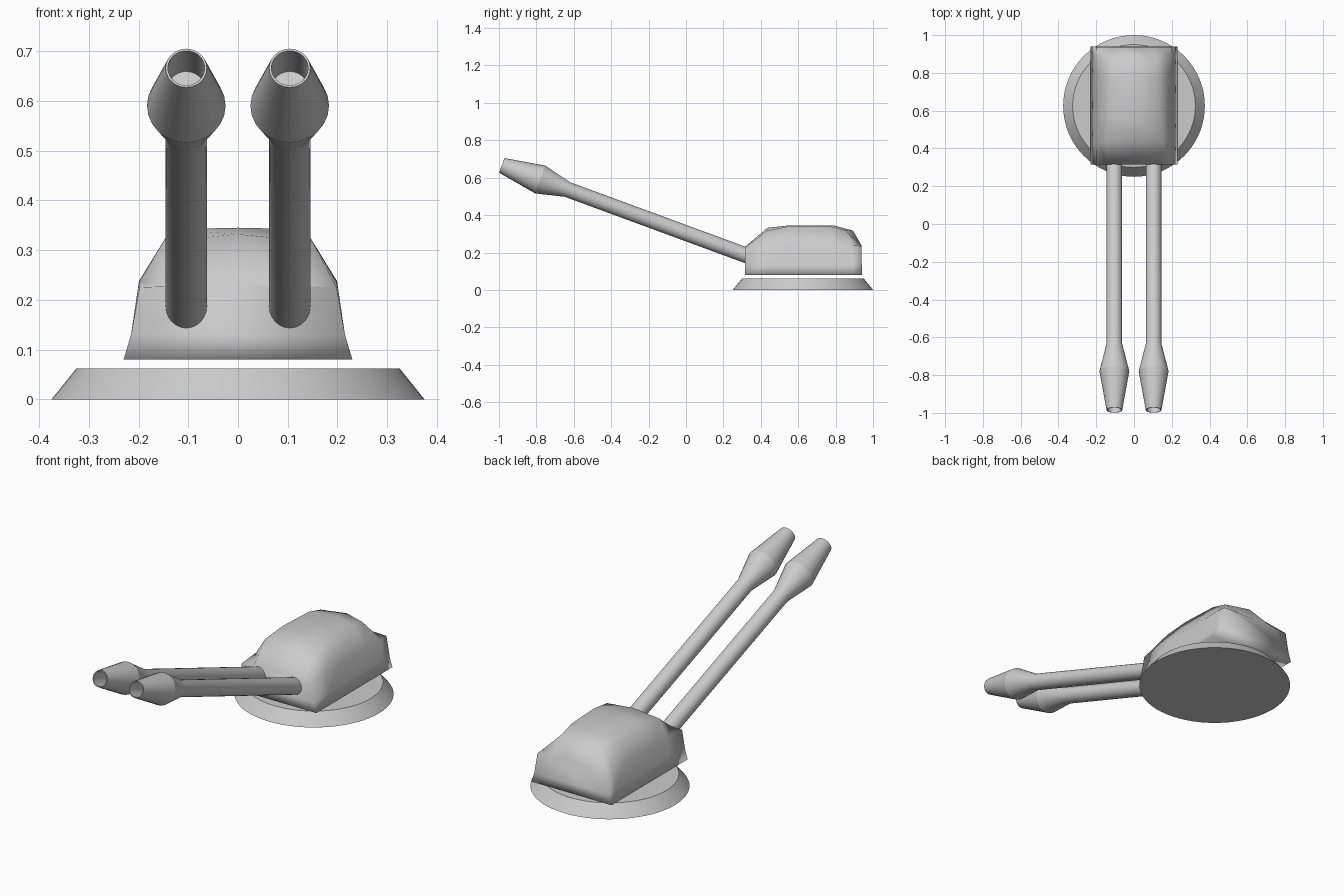
import bpy, bmesh, math
from mathutils import Vector

if "Cube" in bpy.data.objects:
    bpy.data.objects.remove(bpy.data.objects["Cube"])


def make_object(name, bm, angle):
    bmesh.ops.recalc_face_normals(bm, faces=bm.faces)
    me = bpy.data.meshes.new(name)
    bm.to_mesh(me)
    bm.free()
    ob = bpy.data.objects.new(name, me)
    bpy.context.collection.objects.link(ob)
    bpy.ops.object.select_all(action='DESELECT')
    ob.select_set(True)
    bpy.context.view_layer.objects.active = ob
    if angle is None:
        bpy.ops.object.shade_smooth()
    else:
        bpy.ops.object.shade_smooth_by_angle(angle=math.radians(angle))
    return ob


def lathe(name, profile, origin, axis, side, sides, angle):
    """Revolve (distance, radius) pairs round an axis, with both ends capped."""
    up = axis.cross(side)
    bm = bmesh.new()
    rings = []
    for d, r in profile:
        ring = []
        for i in range(sides):
            a = 2 * math.pi * i / sides
            ring.append(bm.verts.new(
                origin + axis * d + (side * math.cos(a) + up * math.sin(a)) * r))
        rings.append(ring)
    for a, b in zip(rings, rings[1:]):
        for i in range(sides):
            j = (i + 1) % sides
            bm.faces.new((a[i], a[j], b[j], b[i]))
    bm.faces.new(rings[0])
    bm.faces.new(rings[-1])
    return make_object(name, bm, angle)


X = Vector((1, 0, 0))

# Round base plate with sloping rim
lathe("base_plate", [(0, 0.375), (0.062, 0.325)],
      Vector((0, 0.625, 0)), Vector((0, 0, 1)), X, 64, 30)

# Turret housing: cross-sections from front to back
# each is the right half (x, y, z): foot, skirt, shoulder, roof edge, centre
sections = [
    [(.23, .315, .08), (.215, .315, .13), (.198, .315, .225), (.13, .315, .228), (0, .315, .23)],
    [(.23, .435, .08), (.215, .435, .13), (.199, .435, .235), (.15, .435, .317), (0, .435, .332)],
    [(.23, .56, .08), (.215, .56, .13), (.199, .56, .238), (.135, .56, .342), (0, .55, .345)],
    [(.23, .78, .08), (.215, .78, .13), (.199, .78, .238), (.125, .76, .342), (0, .79, .345)],
    [(.23, .89, .08), (.215, .89, .13), (.199, .89, .238), (.12, .85, .32), (0, .893, .317)],
    [(.23, .94, .08), (.215, .94, .13), (.198, .937, .235), (.11, .937, .238), (0, .937, .24)],
]
bm = bmesh.new()
rows = []
for s in sections:
    full = s + [(-x, y, z) for x, y, z in reversed(s[:-1])]
    rows.append([bm.verts.new(p) for p in full])
for a, b in zip(rows, rows[1:]):
    for i in range(len(a)):
        j = (i + 1) % len(a)
        bm.faces.new((a[i], a[j], b[j], b[i]))
for end in (rows[0], rows[-1]):
    bm.faces.new((end[0], end[1], end[-2], end[-1]))
    bm.faces.new(end[1:-1])
make_object("turret_housing", bm, None)

# Twin barrels with flared muzzles and hollow bores
tilt = math.radians(20.2)
axis = Vector((0, math.cos(tilt), -math.sin(tilt)))
barrel = [(0.12, 0.037), (0, 0.037), (0, 0.0415), (0.219, 0.079),
          (0.374, 0.0415), (1.41, 0.0415)]
for label, x in (("left", -0.104), ("right", 0.104)):
    lathe(label + "_barrel", barrel, Vector((x, -0.985, 0.666)), axis, X, 24, 20)
